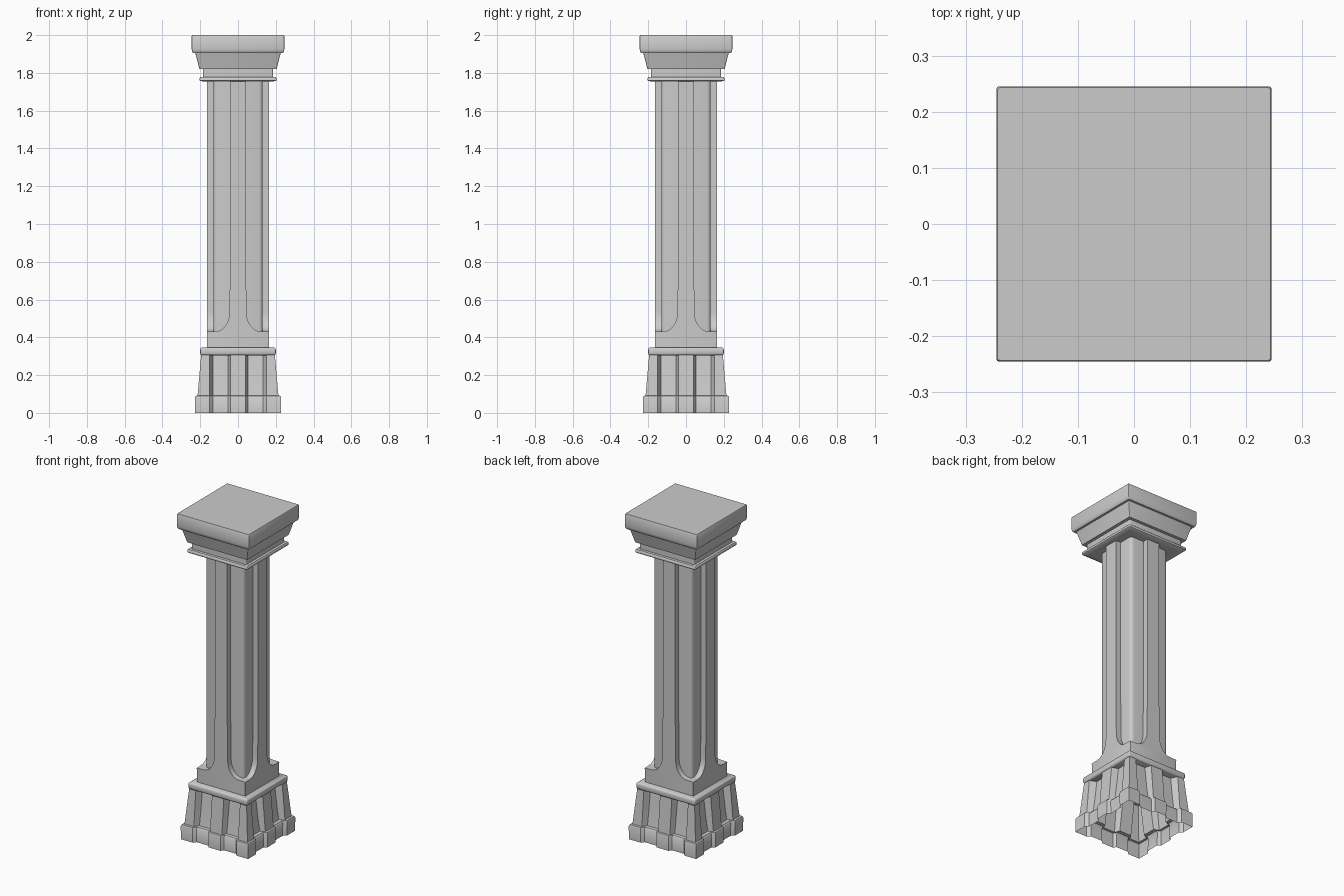
import bpy, bmesh, math
from mathutils import Matrix

if "Cube" in bpy.data.objects:
    bpy.data.objects.remove(bpy.data.objects["Cube"])


def finish(name, bm, angle=40):
    bmesh.ops.recalc_face_normals(bm, faces=bm.faces)
    me = bpy.data.meshes.new(name)
    bm.to_mesh(me)
    bm.free()
    ob = bpy.data.objects.new(name, me)
    bpy.context.collection.objects.link(ob)
    bpy.ops.object.select_all(action='DESELECT')
    ob.select_set(True)
    bpy.context.view_layer.objects.active = ob
    bpy.ops.object.shade_smooth_by_angle(angle=math.radians(angle))
    return ob


def loft(name, rings, cap_bottom=True, cap_top=True, angle=40):
    """Skin a stack of equal-length closed outlines given as (z, points)."""
    bm = bmesh.new()
    loops = [[bm.verts.new((x, y, z)) for x, y in pts] for z, pts in rings]
    n = len(loops[0])
    for a, b in zip(loops, loops[1:]):
        for i in range(n):
            j = (i + 1) % n
            bm.faces.new((a[i], a[j], b[j], b[i]))
    if cap_bottom:
        bm.faces.new(loops[0])
    if cap_top:
        bm.faces.new(loops[-1])
    return finish(name, bm, angle)


def square(h, r=0.006):
    """Square outline with small rounded corners."""
    pts = []
    for k in range(4):
        for s in range(4):
            a = math.radians(180 + 90 * k + 30 * s)
            cx, cy = [(-1, -1), (1, -1), (1, 1), (-1, 1)][k]
            pts.append((cx * (h - r) + r * math.cos(a), cy * (h - r) + r * math.sin(a)))
    return pts


def clawed(h, d, c=0.145, m=0.04):
    """Square outline with corner and middle feet standing proud by d."""
    side = [(-h, -h), (-c - .005, -h), (-c + .012, -h + d), (-m - .012, -h + d), (-m, -h),
            (m, -h), (m + .012, -h + d), (c - .012, -h + d), (c + .005, -h)]
    pts = []
    for k in range(4):
        for x, y in side:
            for _ in range(k):
                x, y = -y, x
            pts.append((x, y))
    return pts


# Flared base with feet, open underneath
loft("clawed_base", [(z, clawed(h, d)) for z, h, d in [
    (0, .228, .018), (.08, .229, .018), (.09, .225, .022), (.092, .214, .03),
    (.16, .208, .035), (.24, .201, .038), (.306, .195, .04)]],
    cap_bottom=False, cap_top=False)

# Ledge above the feet
loft("base_ledge", [(z, square(h)) for z, h in [
    (.305, .192), (.309, .198), (.315, .2), (.335, .2), (.341, .198), (.345, .192)]])

# Plain block below the shaft
loft("plinth_block", [(z, square(.165, .003)) for z in (.344, .43)], cap_bottom=False)

# Shaft core with softened corners
loft("shaft_core", [(z, square(.131, .02)) for z in (.42, 1.765)],
     cap_bottom=False, cap_top=False)

# Raised strip on each face, flaring out onto the block
flare = [(.165, .43), (.12, .431)]
for i in range(1, 8):
    t = math.radians(90 * i / 7)
    flare.append((.12 - .075 * math.sin(t), .431 + .10 * (1 - math.cos(t))))
half = [(.165, .425)] + flare[:] + [(.042, .8), (.042, 1.765)]
outline = half + [(-x, z) for x, z in reversed(half)]
bm = bmesh.new()
for k in range(4):
    rot = Matrix.Rotation(math.pi / 2 * k, 3, 'Z')
    front = [bm.verts.new(rot @ v.to_3d()) for v in
             [Matrix.Translation((x, -.165, z)).to_translation() for x, z in outline]]
    back = [bm.verts.new(rot @ v) for v in
            [Matrix.Translation((x, -.125, z)).to_translation() for x, z in outline]]
    bm.faces.new(front)
    n = len(front)
    for i in range(n):
        j = (i + 1) % n
        bm.faces.new((front[i], back[i], back[j], front[j]))
finish("shaft_strips", bm)

# Neck moulding under the capital
loft("neck_moulding", [(z, square(h)) for z, h in [
    (1.755, .165), (1.756, .2), (1.76, .204), (1.772, .204), (1.777, .2),
    (1.778, .185), (1.825, .185)]], cap_top=False)

# Sloped capital and thick top slab
loft("capital", [(z, square(h, .004)) for z, h in [
    (1.82, .18), (1.82, .204), (1.905, .226)]], cap_top=False)
loft("top_slab", [(z, square(h, .004)) for z, h in [
    (1.905, .22), (1.905, .238), (1.912, .243), (1.925, .245), (1.996, .245), (2.0, .243)]])
